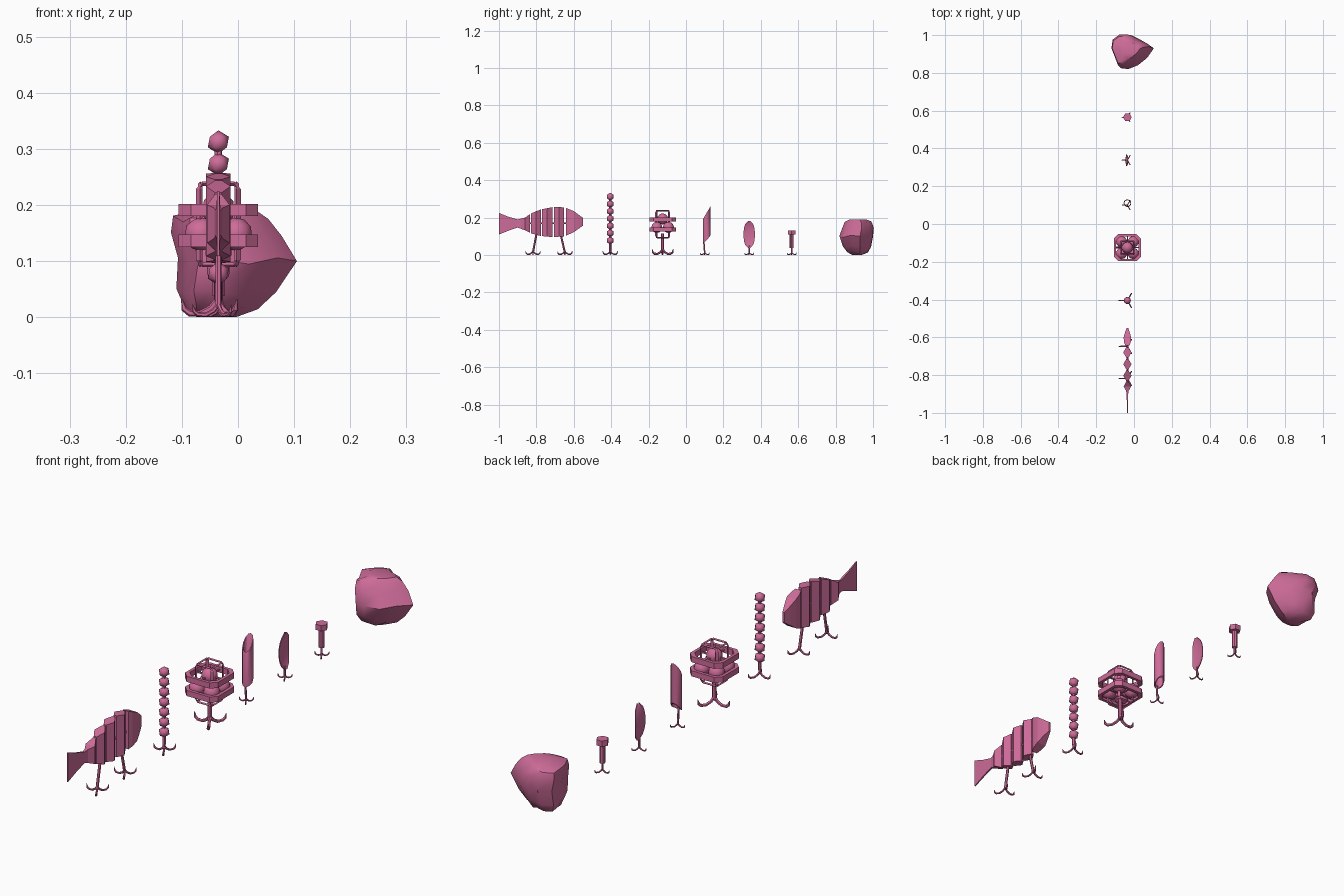
import bpy, bmesh, math
from mathutils import Vector, Matrix

if "Cube" in bpy.data.objects:
    bpy.data.objects.remove(bpy.data.objects["Cube"])

X = -0.035
pink = bpy.data.materials.new("pink")
pink.diffuse_color = (0.62, 0.15, 0.32, 1)
pink.use_nodes = True
pink.node_tree.nodes["Principled BSDF"].inputs["Base Color"].default_value = pink.diffuse_color


def finish(bm, name, smooth=None):
    bmesh.ops.recalc_face_normals(bm, faces=bm.faces)
    me = bpy.data.meshes.new(name)
    bm.to_mesh(me)
    bm.free()
    ob = bpy.data.objects.new(name, me)
    bpy.context.collection.objects.link(ob)
    me.materials.append(pink)
    if smooth:
        bpy.ops.object.select_all(action='DESELECT')
        bpy.context.view_layer.objects.active = ob
        ob.select_set(True)
        bpy.ops.object.shade_smooth_by_angle(angle=math.radians(smooth))
    return ob


def loft(bm, rings, cap=True, closed=False):
    vs = [[bm.verts.new(p) for p in r] for r in rings]
    n = len(vs[0])
    pairs = list(zip(vs, vs[1:])) + ([(vs[-1], vs[0])] if closed else [])
    for a, b in pairs:
        for i in range(n):
            bm.faces.new((a[i], a[(i + 1) % n], b[(i + 1) % n], b[i]))
    if cap and not closed:
        bm.faces.new(vs[0])
        bm.faces.new(vs[-1])


def sweep(bm, pts, radii, sides=6, closed=False):
    pts = [Vector(p) for p in pts]
    n = len(pts)
    rings = []
    normal = (pts[1] - pts[0]).cross(pts[-1] - pts[0])
    if normal.length < 1e-6:
        normal = (pts[1] - pts[0]).orthogonal()
    normal.normalize()
    for i, p in enumerate(pts):
        a = pts[i - 1] if (i or closed) else p
        b = pts[(i + 1) % n] if (i < n - 1 or closed) else p
        t = (b - a).normalized()
        side = t.cross(normal).normalized()
        r = radii[i] if isinstance(radii, (list, tuple)) else radii
        rings.append([p + r * (math.cos(k * math.tau / sides) * side + math.sin(k * math.tau / sides) * normal)
                      for k in range(sides)])
    loft(bm, rings, closed=closed)


# treble hook: shank plus three curved barbs
def treble(name, y, ztop, reach, r, foot_y=None):
    fy = y if foot_y is None else foot_y
    bm = bmesh.new()
    z0 = reach * 0.5
    sweep(bm, [(X, y, ztop), (X, fy, z0 * 0.7)], r * 1.4)
    for k in range(3):
        a = math.pi + k * math.tau / 3
        path = [(0, z0), (0.2, z0 * 0.5), (0.5, r), (0.8, r * 1.2), (0.95, z0 * 0.45), (1.02, z0)]
        sweep(bm, [(X + math.cos(a) * reach * d, fy + math.sin(a) * reach * d, z) for d, z in path],
              [r, r, r, r, r * 0.9, r * 0.2])
    finish(bm, name)


# jointed fish
SIL = [(-1, .11, .225), (-.95, .13, .205), (-.9, .147, .19), (-.86, .132, .2), (-.83, .117, .222),
       (-.78, .102, .243), (-.71, .096, .257), (-.65, .1, .255), (-.6, .122, .235), (-.55, .158, .198)]


def heights(y):
    for a, b in zip(SIL, SIL[1:]):
        if y <= b[0]:
            t = (y - a[0]) / (b[0] - a[0])
            return a[1] + t * (b[1] - a[1]), a[2] + t * (b[2] - a[2])
    return SIL[-1][1:]


def fish_part(name, stations):
    bm = bmesh.new()
    rings = []
    for y, w in stations:
        lo, hi = heights(y)
        rings.append([(X - w, y, lo), (X + w, y, lo), (X + w, y, hi), (X - w, y, hi)])
    loft(bm, rings)
    finish(bm, name)


fish_part("fish_head", [(-.642, .012), (-.625, .018), (-.6, .02), (-.575, .013), (-.55, .004)])
for i, c in enumerate((-.68, -.742, -.803)):
    fish_part(f"fish_segment_{i + 1}", [(c - .027, .006), (c, .022), (c + .027, .006)])
fish_part("fish_tail", [(-1, .002), (-.95, .003), (-.9, .004), (-.883, .007), (-.86, .02), (-.834, .006)])
bm = bmesh.new()
sweep(bm, [(X, -.86, .17), (X, -.62, .17)], .005)
finish(bm, "fish_joint_wire")
treble("fish_rear_hook", -.80, .11, .045, .004, -.818)
treble("fish_front_hook", -.67, .11, .045, .004, -.648)

# string of beads
bm = bmesh.new()
for i in range(7):
    bmesh.ops.create_icosphere(bm, subdivisions=1, radius=.021,
                               matrix=Matrix.Translation((X, -.405, .078 + i * .039)))
finish(bm, "beads", 45)
bm = bmesh.new()
sweep(bm, [(X, -.405, .03), (X, -.405, .315)], .007)
finish(bm, "bead_wire")
treble("bead_hook", -.405, .065, .045, .004)

# cage lure: two square bands, crossed wire loops, balls inside
CY = -.125
for name, zc in (("cage_lower_band", .136), ("cage_upper_band", .191)):
    bm = bmesh.new()
    rings = []
    for h, z in ((.071, zc - .011), (.071, zc + .011), (.059, zc + .011), (.059, zc - .011)):
        c = h - .022
        rings.append([(X + sx, CY + sy, z) for sx, sy in
                      ((h, -c), (h, c), (c, h), (-c, h), (-h, c), (-h, -c), (-c, -h), (c, -h))])
    loft(bm, rings, closed=True)
    finish(bm, name)
prof = [(-.025, .093), (.025, .093), (.037, .105), (.062, .136), (.062, .191), (.037, .222), (.027, .238),
        (-.027, .238), (-.037, .222), (-.062, .191), (-.062, .136), (-.037, .105)]
box = [(-.028, .093), (.028, .093), (.036, .102), (.036, .228), (.028, .238), (-.028, .238), (-.036, .228), (-.036, .102)]
bm = bmesh.new()
for off in (-.036, .036):
    sweep(bm, [(X + u, CY + off * .9, z) for u, z in box], .004, 4, True)
    sweep(bm, [(X + off * .9, CY + u, z) for u, z in box], .004, 4, True)
for s in (-1, 1):
    sweep(bm, [(X - .062, CY, .136 + .0275 * (1 + s)), (X + .062, CY, .136 + .0275 * (1 + s))], .004, 4)
    sweep(bm, [(X, CY - .062, .136 + .0275 * (1 + s)), (X, CY + .062, .136 + .0275 * (1 + s))], .004, 4)
finish(bm, "cage_wire_frame")
bm = bmesh.new()
for sx in (-1, 1):
    for sy in (-1, 1):
        bmesh.ops.create_icosphere(bm, subdivisions=2, radius=.03,
                                   matrix=Matrix.Translation((X + sx * .031, CY + sy * .031, .148)))
bmesh.ops.create_icosphere(bm, subdivisions=2, radius=.03, matrix=Matrix.Translation((X, CY, .193)))
finish(bm, "cage_balls", 45)
treble("cage_hook", CY, .115, .064, .006)

# slant-cut hollow tube
bm = bmesh.new()
TY, N = .11, 12
lo = lambda y: .078 + (y - TY) * .7 + max(0, y - TY) * .6
hi = lambda y: .225 + (y - TY) * 1.7
rings = []
for r, f in ((.02, lo), (.02, hi), (.016, hi), (.016, lo)):
    rings.append([(X + r * math.cos(k * math.tau / N), TY + r * math.sin(k * math.tau / N),
                   f(TY + r * math.sin(k * math.tau / N))) for k in range(N)])
loft(bm, rings, closed=True)
finish(bm, "slanted_tube", 35)
treble("tube_hook", .095, .075, .029, .003, .1)

# thin oval spoon, slightly dished
bm = bmesh.new()
rings = []
for i in range(9):
    t = -.985 + 1.97 * i / 8
    w = .03 * (1 - abs(t) ** 2.6) ** .5
    z, b = .11 + .073 * t, X - .006 + .01 * t * t
    rings.append([(b, .338 - w, z), (b - .006, .338, z), (b, .338 + w, z), (b + .003, .338 + w, z),
                  (b - .002, .338, z), (b + .003, .338 - w, z)])
loft(bm, rings)
finish(bm, "spoon_blade", 35)
treble("spoon_hook", .338, .05, .029, .003)

# hex bolt
bm = bmesh.new()
for r, z0, z1, n in ((.023, .11, .132, 6), (.0105, .038, .111, 8)):
    loft(bm, [[(X + r * math.cos(k * math.tau / n), .565 + r * math.sin(k * math.tau / n), z)
               for k in range(n)] for z in (z0, z1)])
finish(bm, "bolt")
treble("bolt_hook", .565, .045, .029, .003)

# boulder: stacked rings scaled from one outline
OUT = [(.105, .93), (.07, .955), (.03, .978), (-.01, .998), (-.06, 1.0), (-.1, .97), (-.107, .92),
       (-.085, .865), (-.07, .825), (-.03, .82), (.02, .84), (.07, .88)]
bm = bmesh.new()
rings = []
for s, z, cx, cy in ((.25, 0, -.03, .915), (.62, .014, -.03, .92), (.84, .045, -.02, .918), (1, .1, 0, .915),
                     (.93, .145, -.02, .925), (.8, .175, -.03, .925), (.5, .19, -.02, .922)):
    rings.append([(cx + x * s if s < 1 else x, cy + (y - .915) * s if s < 1 else y,
                   z + .006 * math.sin(i * 2.4) * (0 < z < .18)) for i, (x, y) in enumerate(OUT)])
loft(bm, rings)
finish(bm, "boulder", 38)
